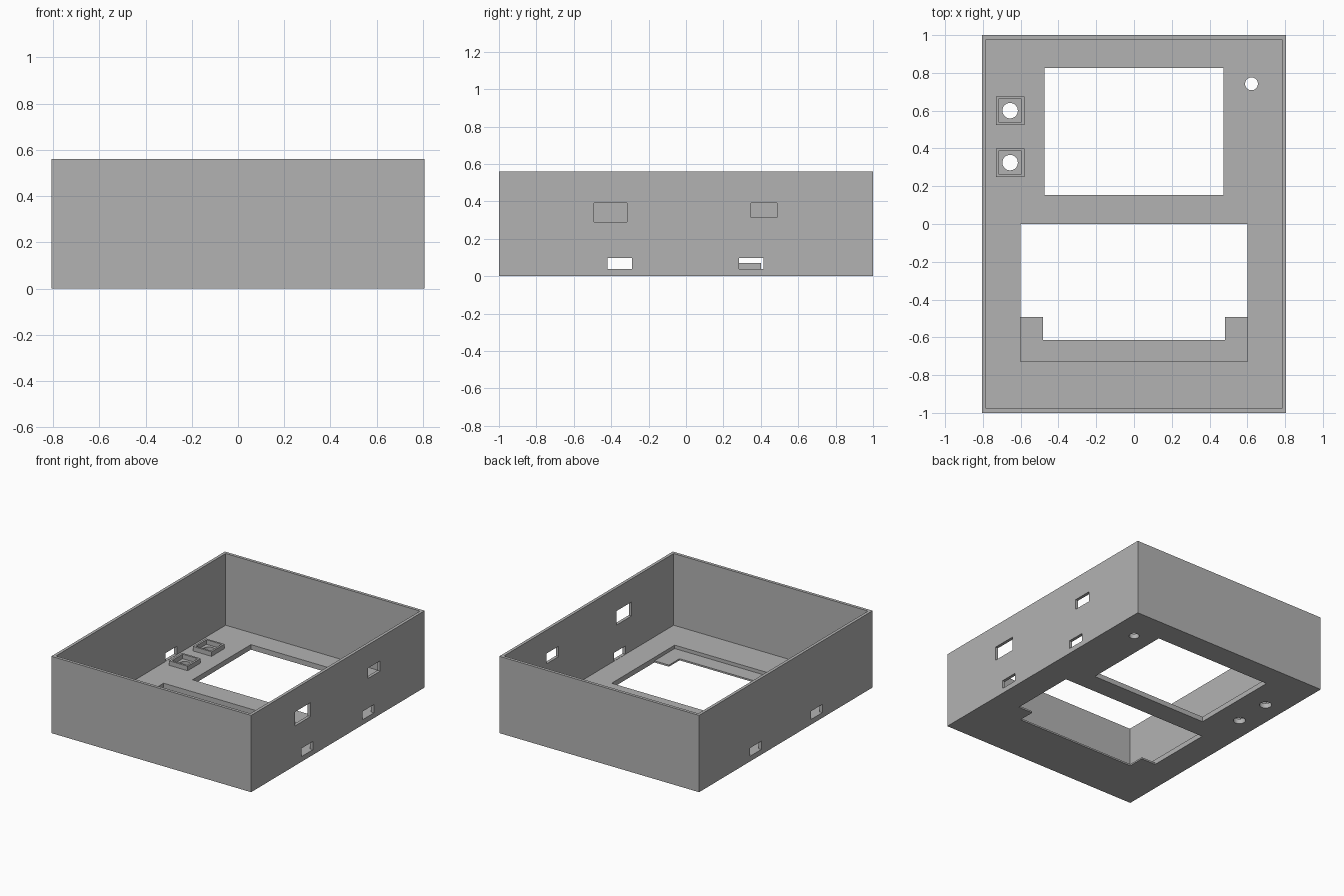
import bpy
from mathutils import Vector

cube = bpy.data.objects.get("Cube")
if cube:
    bpy.data.objects.remove(cube, do_unlink=True)

HX, HY, TOP = 0.806, 1.0, 0.56
WALL, FLOOR, LIP = 0.022, 0.037, 0.012

grey = bpy.data.materials.new("plain grey")
grey.use_nodes = True
colour = (0.45, 0.45, 0.45, 1)
grey.diffuse_color = colour
grey.node_tree.nodes["Principled BSDF"].inputs["Base Color"].default_value = colour


def box(name, x, y, z):
    """Box from (min, max) pairs on each axis."""
    lo, hi = (Vector(v) for v in zip(x, y, z))
    bpy.ops.mesh.primitive_cube_add(size=1, location=(lo + hi) / 2)
    ob = bpy.context.object
    ob.name = name
    ob.scale = hi - lo
    bpy.ops.object.transform_apply(location=True, rotation=False, scale=True)
    ob.data.materials.append(grey)
    return ob


def cylinder(name, x, y, r):
    bpy.ops.mesh.primitive_cylinder_add(vertices=32, radius=r, depth=0.3, location=(x, y, 0))
    ob = bpy.context.object
    ob.name = name
    ob.data.materials.append(grey)
    return ob


def cut(target, cutter):
    mod = target.modifiers.new("cut", "BOOLEAN")
    mod.operation, mod.solver, mod.object = "DIFFERENCE", "EXACT", cutter
    bpy.context.view_layer.objects.active = target
    bpy.ops.object.modifier_apply(modifier=mod.name)
    bpy.data.objects.remove(cutter, do_unlink=True)


# Open-topped case
case = box("case", (-HX, HX), (-HY, HY), (0, TOP))
cut(case, box("cavity", (-HX + WALL, HX - WALL), (-HY + WALL, HY - WALL), (FLOOR, 1)))

# Floor openings: screen window, then a shallow pocket with a notched opening
through = (-0.1, 0.2)
cut(case, box("window", (-0.474, 0.474), (0.154, 0.825), through))
cut(case, box("pocket", (-0.6, 0.6), (-0.727, 0), (LIP, 0.2)))
cut(case, box("wide_opening", (-0.6, 0.6), (-0.493, 0), through))
cut(case, box("narrow_opening", (-0.483, 0.483), (-0.615, -0.4), through))
cut(case, cylinder("indicator_hole", 0.622, 0.742, 0.034))

# Low slots in both side walls
for side in (-1, 1):
    span = sorted((side * (HX - 0.05), side * (HX + 0.05)))
    for y in ((-0.42, -0.288), (0.283, 0.415)):
        cut(case, box("slot", span, y, (FLOOR + 0.001, 0.098)))

# Upper ports in the left wall only
for y, z in (((-0.492, -0.316), (0.29, 0.392)), ((0.347, 0.487), (0.315, 0.39))):
    cut(case, box("port", (HX - 0.05, HX + 0.05), y, z))

# Raised square collars around the button holes
BX, OUT, IN = -0.656, 0.075, 0.061
for i, y in enumerate((0.6, 0.325)):
    cut(case, cylinder("button_hole", BX, y, 0.041))
    collar = box(f"button_collar_{i + 1}", (BX - OUT, BX + OUT), (y - OUT, y + OUT), (FLOOR, 0.07))
    cut(collar, box("collar_inside", (BX - IN, BX + IN), (y - IN, y + IN), (0, 0.2)))
